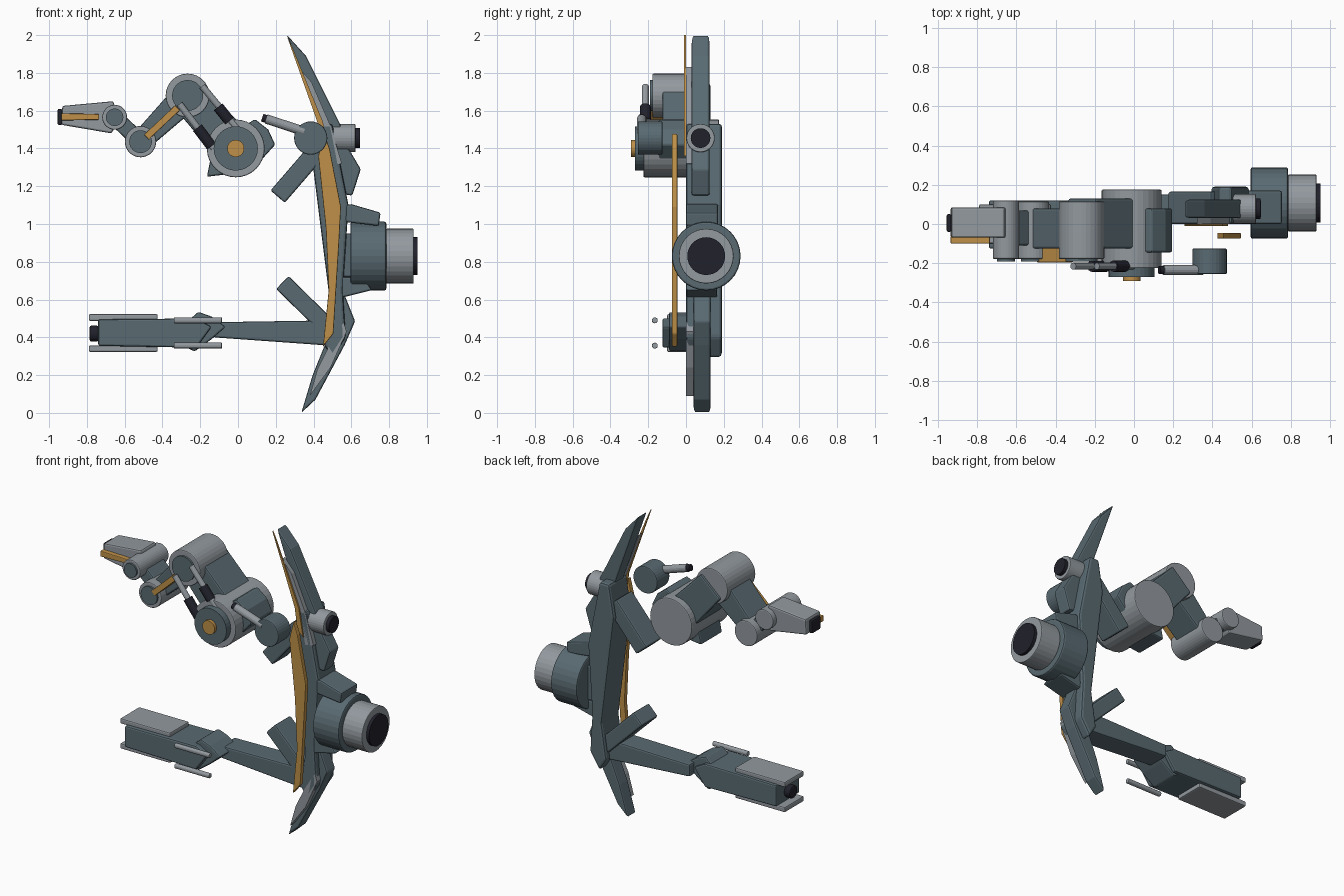
import bpy, bmesh, math
from mathutils import Vector


def mat(name, col):
    m = bpy.data.materials.new(name)
    m.diffuse_color = (*col, 1)
    return m


DARK = mat("slate", (0.100, 0.145, 0.168))
LIGHT = mat("light_grey", (0.29, 0.32, 0.345))
GOLD = mat("gold", (0.52, 0.28, 0.065))
BLACK = mat("black", (0.015, 0.015, 0.025))


def finish(name, bm, m, bevel=0.0):
    bmesh.ops.recalc_face_normals(bm, faces=bm.faces)
    me = bpy.data.meshes.new(name)
    bm.to_mesh(me)
    bm.free()
    me.materials.append(m)
    ob = bpy.data.objects.new(name, me)
    bpy.context.collection.objects.link(ob)
    if bevel:
        b = ob.modifiers.new("bevel", "BEVEL")
        b.width, b.segments, b.limit_method = bevel, 2, 'ANGLE'
    return ob


def plate(name, pts, y0, y1, m, bevel=0.01):
    """Side profile in x and z, extruded from y0 to y1."""
    bm = bmesh.new()
    face = bm.faces.new([bm.verts.new((x, y0, z)) for x, z in pts])
    ext = bmesh.ops.extrude_face_region(bm, geom=[face])
    vs = [v for v in ext["geom"] if isinstance(v, bmesh.types.BMVert)]
    bmesh.ops.translate(bm, verts=vs, vec=(0, y1 - y0, 0))
    return finish(name, bm, m, bevel)


def bar(name, a, b, wa, wb, y0, y1, m, bevel=0.01):
    """Flat bar between two points in x and z, tapering from wa to wb."""
    a, b = Vector(a), Vector(b)
    d = (b - a).normalized()
    n = Vector((-d.y, d.x)) / 2
    pts = [a + n * wa, b + n * wb, b - n * wb, a - n * wa]
    return plate(name, pts, y0, y1, m, bevel)


def rod(name, a, b, r, m, seg=32, bevel=0.0):
    """Cylinder between two points."""
    a, b = Vector(a), Vector(b)
    d = b - a
    bm = bmesh.new()
    bmesh.ops.create_cone(bm, cap_ends=True, segments=seg, radius1=r,
                          radius2=r, depth=d.length)
    q = d.to_track_quat('Z', 'Y')
    for v in bm.verts:
        v.co = q @ v.co + (a + b) / 2
    return finish(name, bm, m, bevel)


# Curved frame: thick back body with an upper and a lower blade
plate("frame_body", [(0.43, 1.53), (0.50, 1.53), (0.585, 1.10), (0.555, 0.65),
                     (0.57, 0.40), (0.50, 0.29), (0.45, 0.37), (0.485, 0.60),
                     (0.395, 1.32)], 0.0, 0.19, DARK, 0.015)
plate("upper_blade", [(0.26, 2.0), (0.36, 1.89), (0.54, 1.53), (0.585, 1.40),
                      (0.65, 1.29), (0.605, 1.15), (0.55, 1.16), (0.49, 1.35),
                      (0.43, 1.52)], 0.03, 0.125, DARK)
plate("lower_blade", [(0.335, 0.0), (0.41, 0.07), (0.565, 0.36), (0.62, 0.485),
                      (0.55, 0.66), (0.51, 0.62), (0.46, 0.36), (0.395, 0.20)],
      0.04, 0.13, DARK)

# Thin grey and gold trim in front of the frame
plate("upper_grey_trim", [(0.32, 1.83), (0.39, 1.75), (0.49, 1.52), (0.55, 1.32),
                          (0.49, 1.31), (0.45, 1.48)], 0.0, 0.03, LIGHT, 0)
plate("lower_grey_trim", [(0.56, 0.48), (0.575, 0.43), (0.49, 0.24), (0.38, 0.09),
                          (0.42, 0.23), (0.49, 0.37)], 0.0, 0.04, LIGHT, 0)
plate("upper_gold_trim", [(0.257, 2.0), (0.29, 1.93), (0.45, 1.54), (0.48, 1.36),
                          (0.44, 1.40), (0.42, 1.54)], -0.01, 0.0, GOLD, 0)
plate("gold_blade", [(0.455, 1.48), (0.485, 1.40), (0.545, 1.09), (0.535, 0.90),
                     (0.505, 0.42), (0.45, 0.35), (0.48, 0.65), (0.465, 0.98),
                     (0.425, 1.36)], -0.075, -0.045, GOLD, 0.005)

# Large rear thruster with its brackets
Y, Z = 0.107, 0.83
rod("thruster_housing", (0.595, Y, Z), (0.785, Y, Z), 0.182, DARK, 32, 0.01)
rod("thruster_nozzle", (0.785, Y, Z), (0.93, Y, Z), 0.145, LIGHT, 32, 0.005)
rod("thruster_core", (0.93, Y, Z), (0.95, Y, Z), 0.10, BLACK)
plate("thruster_mount", [(0.52, 0.95), (0.62, 0.95), (0.62, 0.72), (0.52, 0.72)],
      0.02, 0.17, DARK)
plate("upper_bracket", [(0.57, 1.10), (0.60, 1.105), (0.755, 1.06), (0.745, 0.99),
                        (0.57, 1.01)], 0.0, 0.17, DARK)
plate("lower_bracket", [(0.55, 0.61), (0.71, 0.65), (0.66, 0.72), (0.55, 0.72)],
      0.0, 0.165, DARK)

# Small upper thruster
rod("small_thruster", (0.48, 0.077, 1.455), (0.622, 0.077, 1.455), 0.075, LIGHT, 32, 0.005)
rod("small_thruster_core", (0.622, 0.077, 1.455), (0.645, 0.077, 1.455), 0.052, BLACK)

# Drum turret with barrel
rod("turret_drum", (0.385, -0.125, 1.455), (0.385, -0.255, 1.455), 0.088, DARK, 32, 0.006)
rod("turret_barrel", (0.35, -0.235, 1.49), (0.15, -0.235, 1.556), 0.025, LIGHT, 16)
rod("turret_muzzle", (0.152, -0.235, 1.555), (0.128, -0.235, 1.563), 0.021, BLACK, 16)

# Inward fins
bar("upper_fin", (0.21, 1.145), (0.43, 1.40), 0.10, 0.10, 0.0, 0.165, DARK)
bar("lower_fin", (0.235, 0.69), (0.49, 0.44), 0.095, 0.095, 0.0, 0.165, DARK)

# Lower arm: tapered bar, elbow, forearm, side plates and rods
plate("lower_arm", [(-0.13, 0.48), (0.50, 0.49), (0.50, 0.355), (-0.13, 0.40)],
      0.0, 0.15, DARK)
plate("lower_elbow", [(-0.32, 0.37), (-0.25, 0.50), (-0.21, 0.535), (-0.14, 0.51),
                      (-0.065, 0.455), (-0.14, 0.39), (-0.23, 0.325)],
      -0.09, 0.10, DARK)
plate("lower_forearm", [(-0.74, 0.355), (-0.74, 0.495), (-0.22, 0.50),
                        (-0.14, 0.455), (-0.22, 0.345)], -0.125, 0.12, DARK)
rod("forearm_tip", (-0.74, 0, 0.42), (-0.785, 0, 0.42), 0.042, BLACK, 24, 0.008)
for side, z in (("upper", 0.505), ("lower", 0.34)):
    bar(side + "_forearm_plate", (-0.79, z), (-0.425, z), 0.035, 0.035,
        -0.10, 0.10, LIGHT, 0.008)
for side, z in (("upper", 0.49), ("lower", 0.356)):
    rod(side + "_guide_rod", (-0.34, -0.165, z), (-0.085, -0.165, z), 0.016, LIGHT, 12, 0.004)

# Upper arm joints: grey drums with a dark cap
joints = {
    "shoulder": ((-0.012, 1.40), 0.153, 0.117, 0.175, -0.225, -0.27),
    "elbow": ((-0.267, 1.68), 0.116, 0.082, 0.115, -0.178, -0.19),
    "forearm": ((-0.516, 1.436), 0.083, 0.06, 0.115, -0.178, -0.19),
    "wrist": ((-0.653, 1.565), 0.066, 0.046, 0.12, -0.178, -0.19),
}
for name, ((x, z), r, rc, yb, yf, yc) in joints.items():
    rod(name + "_joint", (x, yb, z), (x, yf, z), r, LIGHT, 32, 0.006)
    rod(name + "_cap", (x, yf, z), (x, yc, z), rc, DARK)
rod("shoulder_hub", (-0.012, -0.27, 1.40), (-0.012, -0.29, 1.40), 0.045, GOLD)

# Upper arm links
S, E, F, W = [joints[k][0] for k in ("shoulder", "elbow", "forearm", "wrist")]
plate("shoulder_block", [(-0.165, 1.25), (0.08, 1.28), (0.125, 1.34), (0.197, 1.42),
                         (0.16, 1.50), (0.09, 1.555), (-0.13, 1.42)],
      -0.145, 0.08, DARK)
bar("upper_arm_link", S, E, 0.22, 0.19, -0.125, 0.13, DARK)
bar("forearm_link", E, F, 0.16, 0.11, -0.125, 0.08, DARK)
bar("wrist_link", F, W, 0.085, 0.085, -0.11, 0.07, DARK)
bar("forearm_gold_bar", (-0.485, 1.46), (-0.32, 1.615), 0.036, 0.036,
    -0.195, -0.12, GOLD, 0.004)

# Pistons along the upper arm
for name, a, b, c, d in (
        ("outer", (-0.19, 1.73), (0.0, 1.50), (-0.105, 1.62), (-0.045, 1.545)),
        ("inner", (-0.31, 1.635), (-0.13, 1.40), (-0.215, 1.51), (-0.14, 1.412))):
    rod(name + "_piston", (a[0], -0.215, a[1]), (b[0], -0.215, b[1]), 0.018, LIGHT, 12)
    rod(name + "_piston_sleeve", (c[0], -0.215, c[1]), (d[0], -0.215, d[1]), 0.029, BLACK, 16)

# Hand
plate("hand", [(-0.935, 1.525), (-0.93, 1.625), (-0.66, 1.65), (-0.645, 1.60),
               (-0.645, 1.52), (-0.67, 1.48)], -0.07, 0.085, LIGHT)
bar("hand_gold_bar", (-0.935, 1.567), (-0.735, 1.567), 0.038, 0.030,
    -0.10, -0.06, GOLD, 0.005)
bar("hand_tip", (-0.955, 1.567), (-0.93, 1.567), 0.085, 0.085, -0.04, 0.05, BLACK, 0.008)
